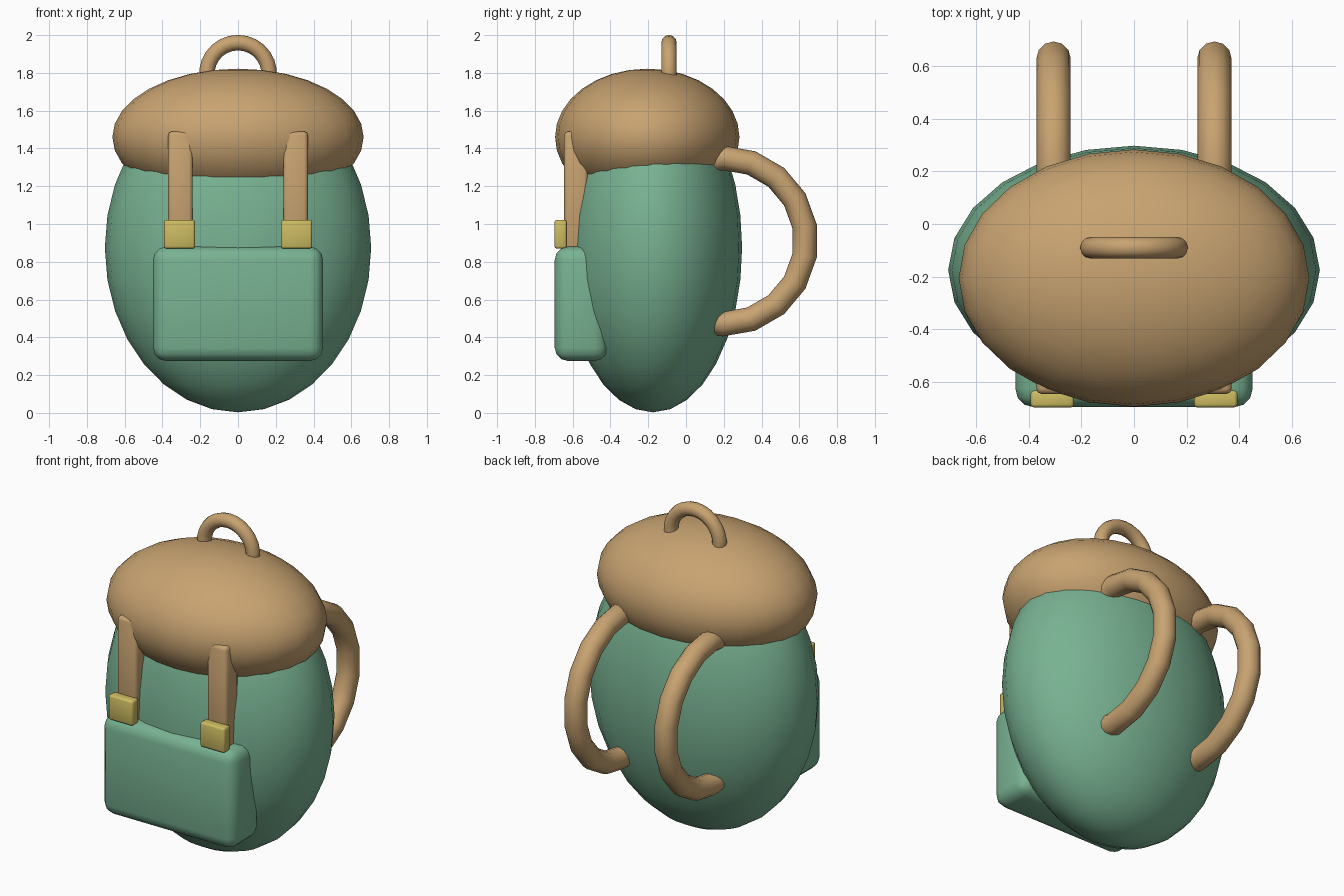
import bpy, bmesh, math
from mathutils import Vector

if "Cube" in bpy.data.objects:
    bpy.data.objects.remove(bpy.data.objects["Cube"])


def material(name, rgb):
    m = bpy.data.materials.new(name)
    m.diffuse_color = (*rgb, 1)
    m.use_nodes = True
    m.node_tree.nodes["Principled BSDF"].inputs["Base Color"].default_value = m.diffuse_color
    return m


GREEN = material("green canvas", (0.188, 0.445, 0.287))
TAN = material("tan leather", (0.578, 0.366, 0.165))
BRASS = material("brass", (0.61, 0.503, 0.122))


def finish(bm, name, mat, angle=50):
    bmesh.ops.recalc_face_normals(bm, faces=bm.faces)
    mesh = bpy.data.meshes.new(name)
    bm.to_mesh(mesh)
    bm.free()
    mesh.materials.append(mat)
    ob = bpy.data.objects.new(name, mesh)
    bpy.context.collection.objects.link(ob)
    mesh.shade_smooth()
    mesh.set_sharp_from_angle(angle=math.radians(angle))
    return ob


def ellipsoid(name, centre, radii, mat):
    bm = bmesh.new()
    bmesh.ops.create_uvsphere(bm, u_segments=24, v_segments=16, radius=1)
    for v in bm.verts:
        v.co = Vector(c + r * p for c, r, p in zip(centre, radii, v.co))
    return finish(bm, name, mat)


def rounded_box(name, low, high, bevel, segments, mat):
    bm = bmesh.new()
    bmesh.ops.create_cube(bm, size=1)
    for v in bm.verts:
        v.co = Vector(a + (b - a) * (p + 0.5) for a, b, p in zip(low, high, v.co))
    bmesh.ops.bevel(bm, geom=bm.edges[:], offset=bevel, segments=segments,
                    profile=0.5, affect='EDGES')
    return finish(bm, name, mat)


def arc_tube(name, centre, out, up, major, minor, steps, half_angle, mat):
    """Round tube bent along an arc that bulges towards 'out'."""
    bm = bmesh.new()
    centre, out, up = Vector(centre), Vector(out), Vector(up)
    side = out.cross(up)
    sides = 12
    rings = []
    for i in range(steps + 1):
        a = math.radians(half_angle * (2 * i / steps - 1))
        radial = out * math.cos(a) + up * math.sin(a)
        ring = []
        for j in range(sides):
            b = 2 * math.pi * j / sides
            ring.append(bm.verts.new(centre + radial * (major + minor * math.cos(b))
                                     + side * minor * math.sin(b)))
        rings.append(ring)
    for r, s in zip(rings, rings[1:]):
        for j in range(sides):
            k = (j + 1) % sides
            bm.faces.new((r[j], r[k], s[k], s[j]))
    bm.faces.new(rings[0])
    bm.faces.new(rings[-1])
    return finish(bm, name, mat)


# Bag body and the domed lid
ellipsoid("bag_body", (0, -0.175, 0.875), (0.705, 0.472, 0.872), GREEN)
ellipsoid("lid", (0, -0.205, 1.46), (0.665, 0.488, 0.362), TAN)

# Front pocket
rounded_box("front_pocket", (-0.45, -0.695, 0.275), (0.45, -0.415, 0.88), 0.07, 3, GREEN)

# Carry handle on top
arc_tube("top_handle", (0, -0.09, 1.795), (0, 0, 1), (1, 0, 0), 0.165, 0.041, 16, 110, TAN)

# Paired straps and buckles
for s, label in ((-1, "left"), (1, "right")):
    x = 0.305 * s
    rounded_box("front_strap_" + label, (x - 0.065, -0.645, 0.8), (x + 0.065, -0.52, 1.49),
                0.02, 2, TAN)
    rounded_box("buckle_" + label, (0.31 * s - 0.082, -0.696, 0.87),
                (0.31 * s + 0.082, -0.632, 1.022), 0.012, 2, BRASS)
    arc_tube("shoulder_strap_" + label, (x, 0.195, 0.91), (0, 1, 0), (0, 0, 1),
             0.44, 0.065, 11, 110, TAN)
